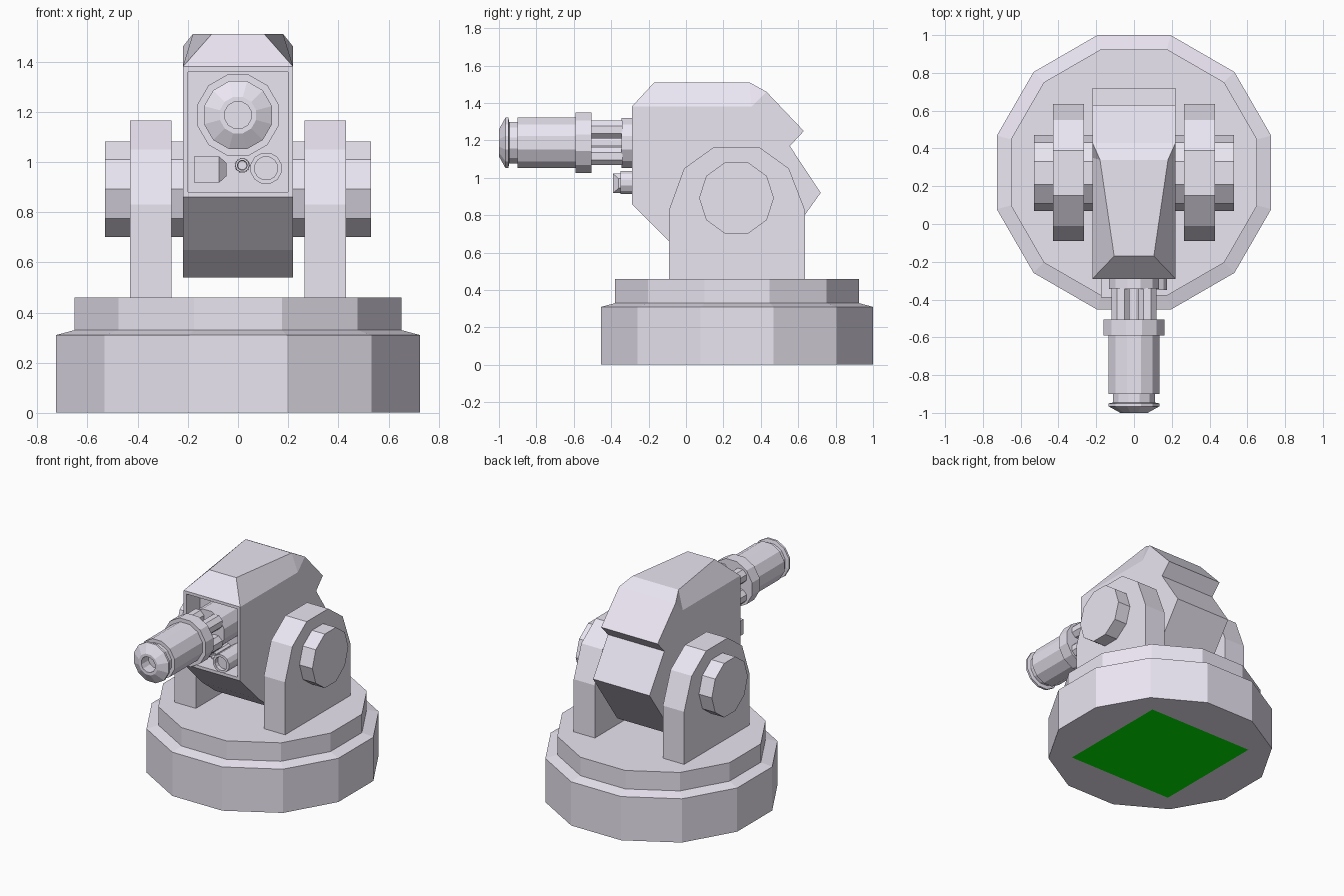
import bpy, bmesh
from math import cos, sin, pi, radians

if "Cube" in bpy.data.objects:
    bpy.data.objects.remove(bpy.data.objects["Cube"])


def material(name, rgb):
    m = bpy.data.materials.new(name)
    m.diffuse_color = (*rgb, 1)
    m.use_nodes = True
    m.node_tree.nodes["Principled BSDF"].inputs["Base Color"].default_value = m.diffuse_color
    return m


pale = material("pale_grey", (0.83, 0.79, 0.89))
green = material("green", (0, 0.84, 0))


def finish(name, bm, mat=pale):
    bmesh.ops.recalc_face_normals(bm, faces=bm.faces)
    me = bpy.data.meshes.new(name)
    bm.to_mesh(me)
    bm.free()
    me.materials.append(mat)
    ob = bpy.data.objects.new(name, me)
    bpy.context.collection.objects.link(ob)
    return ob


def lathe(name, profile, n, axis, a, b, phase=0.0):
    """Revolve (radius, height) points about an axis passing through a, b."""
    place = {'X': lambda u, v, h: (h, a + u, b + v),
             'Y': lambda u, v, h: (a + u, h, b + v),
             'Z': lambda u, v, h: (a + u, b + v, h)}[axis]
    bm = bmesh.new()
    rings = []
    for r, h in profile:
        rings.append([bm.verts.new(place(r * cos(phase + 2 * pi * i / n),
                                         r * sin(phase + 2 * pi * i / n), h))
                      for i in range(n)])
    for p, q in zip(rings, rings[1:]):
        for i in range(n):
            j = (i + 1) % n
            bm.faces.new((p[i], p[j], q[j], q[i]))
    bm.faces.new(rings[0])
    bm.faces.new(rings[-1])
    return finish(name, bm)


def prism(name, pts, place, lo, hi):
    """Extrude a 2D outline from lo to hi."""
    bm = bmesh.new()
    p = [bm.verts.new(place(u, v, lo)) for u, v in pts]
    q = [bm.verts.new(place(u, v, hi)) for u, v in pts]
    for i in range(len(p)):
        j = (i + 1) % len(p)
        bm.faces.new((p[i], p[j], q[j], q[i]))
    bm.faces.new(p)
    bm.faces.new(q)
    return finish(name, bm)


# Stepped twelve-sided base
P = radians(15)
lathe("base", [(0.752, 0.002), (0.752, 0.31), (0.675, 0.33), (0.675, 0.46)],
      12, 'Z', 0, 0.273, P)

# Green square under the base
bm = bmesh.new()
s = 0.42
bm.faces.new([bm.verts.new((x, 0.273 + y, 0))
              for x, y in ((-s, -s), (-s, s), (s, s), (s, -s))])
finish("underside_plate", bm, green)

# Two upright supports and the axle through them
support = [(-0.09, 0.455), (-0.09, 0.83), (-0.01, 1.05), (0.15, 1.165),
           (0.39, 1.165), (0.55, 1.05), (0.635, 0.83), (0.635, 0.455)]
for side, sx in (("left", -1), ("right", 1)):
    prism("support_" + side, support, lambda u, v, h: (h, u, v),
          sx * 0.265, sx * 0.43)
lathe("axle", [(0.2, -0.53), (0.2, 0.53)], 10, 'X', 0.27, 0.892)

# Housing: side outline at x = +-0.22 plus a tapered roof
outline = [(-0.29, 1.38), (0.35, 1.38), (0.43, 1.46), (0.63, 1.25),
           (0.555, 1.17), (0.72, 0.92), (0.45, 0.54), (0.06, 0.54),
           (-0.08, 0.65), (-0.29, 0.86)]
bm = bmesh.new()
L, R = ([bm.verts.new((sx * 0.22, y, z)) for y, z in outline] for sx in (-1, 1))
roof = [[bm.verts.new((sx * 0.105, -0.17, 1.51)),
         bm.verts.new((sx * 0.18, 0.34, 1.51))] for sx in (-1, 1)]
for sv, (f, k) in zip((L, R), roof):
    bm.faces.new(sv)
    bm.faces.new((sv[0], sv[1], k, f))
    bm.faces.new((sv[1], sv[2], k))
(lf, lk), (rf, rk) = roof
bm.faces.new((L[0], R[0], rf, lf))
bm.faces.new((lf, rf, rk, lk))
bm.faces.new((lk, rk, R[2], L[2]))
for i in range(2, 9):
    bm.faces.new((L[i], L[i + 1], R[i + 1], R[i]))
front = bm.faces.new((L[9], L[0], R[0], R[9]))
bmesh.ops.recalc_face_normals(bm, faces=bm.faces)
# Recessed front opening
bmesh.ops.inset_individual(bm, faces=[front], thickness=0.029)
bmesh.ops.translate(bm, vec=(0, 0.15, 0), verts=bmesh.ops.extrude_discrete_faces(
    bm, faces=[front])["faces"][0].verts)
finish("housing", bm)

# Barrel with muzzle bore
Z = 1.187
lathe("barrel", [(0.055, -0.92), (0.055, -1.0), (0.075, -1.0), (0.14, -0.965),
                 (0.14, -0.95), (0.115, -0.945), (0.115, -0.9), (0.14, -0.9),
                 (0.14, -0.59), (0.167, -0.59), (0.167, -0.505), (0.04, -0.505),
                 (0.04, -0.345), (0.138, -0.345), (0.138, -0.14)],
      12, 'Y', 0, Z, P)
for i in range(4):
    t = pi / 4 + i * pi / 2
    lathe("barrel_rod_%d" % (i + 1), [(0.052, -0.51), (0.052, -0.34)],
          8, 'Y', 0.1 * cos(t), Z + 0.1 * sin(t), pi / 8)

# Sensors below the barrel
lathe("lens", [(0.047, -0.32), (0.047, -0.35), (0.064, -0.35),
               (0.064, -0.14)], 12, 'Y', 0.112, 0.975, P)
lathe("small_sensor", [(0.018, -0.27), (0.02, -0.3), (0.028, -0.3),
                       (0.03, -0.14)], 10, 'Y', 0.017, 0.987)
# Box sensor with a bevelled end towards the middle
bm = bmesh.new()
rings = [[bm.verts.new((x, y, z)) for y, z in ((f, 0.97 - h), (f, 0.97 + h),
                                               (-0.14, 0.97 + h), (-0.14, 0.97 - h))]
         for x, f, h in ((-0.175, -0.39, 0.052), (-0.075, -0.39, 0.052),
                         (-0.045, -0.36, 0.025))]
for p, q in zip(rings, rings[1:]):
    for i in range(4):
        j = (i + 1) % 4
        bm.faces.new((p[i], p[j], q[j], q[i]))
bm.faces.new(rings[0])
bm.faces.new(rings[-1])
finish("sensor_box", bm)
